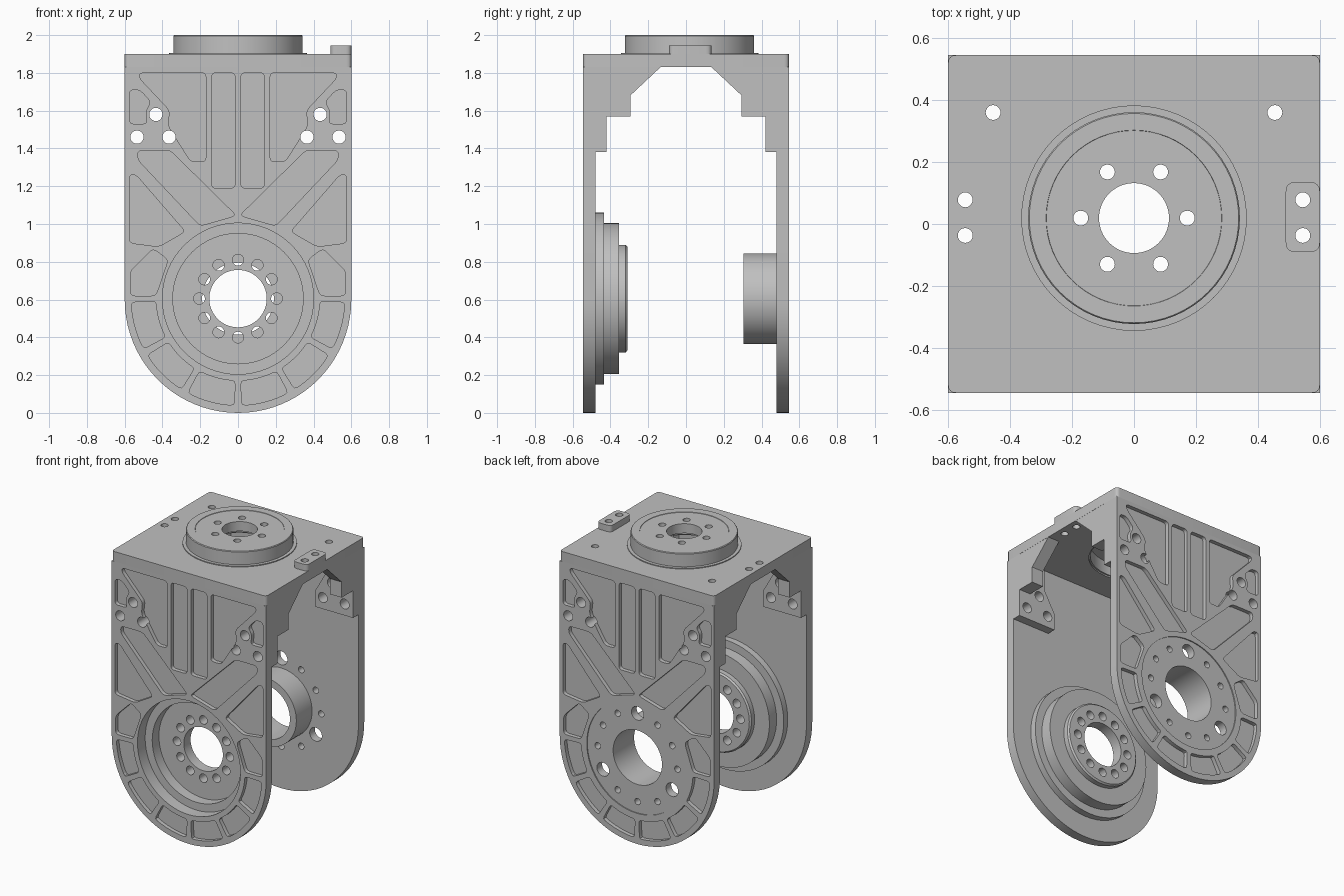
import bpy, bmesh
from math import sin, cos, pi, radians
from mathutils import Vector

if "Cube" in bpy.data.objects:
    bpy.data.objects.remove(bpy.data.objects["Cube"])

metal = bpy.data.materials.new("machined_grey")
metal.use_nodes = True
GREY = (0.53, 0.53, 0.53, 1)
metal.diffuse_color = GREY
metal.node_tree.nodes["Principled BSDF"].inputs["Base Color"].default_value = GREY
HUB_Z, HUB_Y = 0.605, 0.019


def circle(u, v, r, n=32):
    return [(u + r * cos(2 * pi * i / n), v + r * sin(2 * pi * i / n)) for i in range(n)]


def rect(u0, v0, u1, v1):
    return [(u0, v0), (u1, v0), (u1, v1), (u0, v1)]


def ring(u, v, radius, r, count, skip=()):
    return [circle(u + radius * cos(2 * pi * i / count), v + radius * sin(2 * pi * i / count), r, 20)
            for i in range(count) if i not in skip]


def rounded(points, r=0.025, n=4):
    """Round the corners of a 2D outline with short curves."""
    out = []
    for i, p in enumerate(points):
        p, a, b = Vector(p), Vector(points[i - 1]), Vector(points[(i + 1) % len(points)])
        s = p + (a - p).normalized() * min(r, (a - p).length * 0.45)
        e = p + (b - p).normalized() * min(r, (b - p).length * 0.45)
        for k in range(n + 1):
            t = k / n
            out.append(tuple(s * (1 - t) ** 2 + p * 2 * t * (1 - t) + e * t * t))
    return out


def both(outlines):
    return outlines + [[(-u, v) for u, v in o] for o in outlines]


def place(axis, u, v, d):
    return {"x": (d, u, v), "y": (u, d, v), "z": (u, v, d)}[axis]


def finish(name, bm):
    mesh = bpy.data.meshes.new(name)
    bm.to_mesh(mesh)
    bm.free()
    mesh.materials.append(metal)
    obj = bpy.data.objects.new(name, mesh)
    bpy.context.collection.objects.link(obj)
    return obj


def prisms(name, axis, items):
    """Extrude each (outline, start, end) along the axis into one object, faces outward."""
    bm = bmesh.new()
    for outline, d0, d1 in items:
        d0, d1 = min(d0, d1), max(d0, d1)
        area = sum(p[0] * q[1] - q[0] * p[1] for p, q in zip(outline, outline[1:] + outline[:1]))
        if (area < 0) != (axis == "y"):
            outline = outline[::-1]
        a, b = ([bm.verts.new(place(axis, u, v, d)) for u, v in outline] for d in (d0, d1))
        bm.faces.new(a[::-1])
        bm.faces.new(b)
        for i in range(len(a)):
            bm.faces.new((a[i - 1], a[i], b[i], b[i - 1]))
    bm.normal_update()
    return finish(name, bm)


def lathe(name, axis, u, v, profile, n=64):
    """Revolve a closed (radius, depth) profile about the axis through (u, v)."""
    bm = bmesh.new()
    loops = [[bm.verts.new(place(axis, u + r * cos(2 * pi * i / n), v + r * sin(2 * pi * i / n), d))
              for r, d in profile] for i in range(n)]
    for i in range(n):
        p, q = loops[i - 1], loops[i]
        for j in range(len(profile)):
            bm.faces.new((p[j - 1], p[j], q[j], q[j - 1]))
    bm.normal_update()
    bmesh.ops.recalc_face_normals(bm, faces=bm.faces)
    return finish(name, bm)


def cut(obj, axis, items):
    """Subtract prisms from an object."""
    tool = prisms("cutter", axis, items)
    tool.hide_render = True
    mod = obj.modifiers.new("cut", "BOOLEAN")
    mod.operation, mod.solver, mod.object = "DIFFERENCE", "EXACT", tool
    bpy.context.view_layer.update()
    result = bpy.data.meshes.new_from_object(obj.evaluated_get(bpy.context.evaluated_depsgraph_get()))
    obj.modifiers.clear()
    obj.data = result
    bpy.data.objects.remove(tool)


def smooth(obj):
    bpy.ops.object.select_all(action="DESELECT")
    obj.select_set(True)
    bpy.context.view_layer.objects.active = obj
    bpy.ops.object.shade_smooth_by_angle(angle=radians(30))


# Lightening pockets shared by both cheek plates
def sector(a0, a1, r0=0.435, r1=0.565, n=6):
    angles = [radians(a0 + (a1 - a0) * i / n) for i in range(n + 1)]
    return ([(r1 * cos(a), HUB_Z + r1 * sin(a)) for a in angles]
            + [(r0 * cos(a), HUB_Z + r0 * sin(a)) for a in reversed(angles)])


pockets = both([rounded(p) for p in (
    [(0.015, 1.19), (0.14, 1.19), (0.14, 1.8), (0.015, 1.8)],
    [(0.17, 1.33), (0.25, 1.33), (0.37, 1.52), (0.36, 1.6), (0.52, 1.77), (0.52, 1.8), (0.17, 1.8)],
    [(0.575, 1.71), (0.52, 1.71), (0.46, 1.645), (0.49, 1.6), (0.48, 1.53), (0.575, 1.53)],
    [(0.575, 1.26), (0.54, 1.26), (0.28, 0.96), (0.42, 0.88), (0.575, 0.9)],
    [(0.53, 1.39), (0.36, 1.39), (0.01, 1.045), (0.2, 0.99), (0.53, 1.34)],
    [(0.57, 0.62), (0.435, 0.62), (0.37, 0.81), (0.45, 0.87), (0.57, 0.75)],
)] + [rounded(sector(a, a + 26), 0.02, 2) for a in (-28, -58, -88)])

bolt_holes = both([circle(u, v, 0.035, 20) for u, v in ((0.435, 1.58), (0.365, 1.46), (0.535, 1.46))])
cheek = ([(0.6, 1.83), (-0.6, 1.83)]
         + [(0.6 * cos(a), 0.6 + 0.6 * sin(a)) for a in (pi + pi * i / 40 for i in range(41))])

# Front cheek with its stepped bearing cup
front = prisms("front_cheek", "y", [(cheek, -0.545, -0.48)])
cut(front, "y", [(p, -0.6, -0.517) for p in pockets])
cut(front, "y", [(h, -0.6, -0.4) for h in bolt_holes + [circle(0, HUB_Z, 0.4, 64)]])
cup = lathe("bearing_cup", "y", 0, HUB_Z, [
    (0.40, -0.46), (0.345, -0.46), (0.345, -0.385), (0.152, -0.385), (0.152, -0.31), (0.275, -0.31),
    (0.285, -0.32), (0.285, -0.355), (0.40, -0.355), (0.40, -0.435), (0.455, -0.435), (0.455, -0.482),
    (0.40, -0.482)])
cut(cup, "y", [(h, -0.5, -0.2) for h in ring(0, HUB_Z, 0.205, 0.03, 12)])

# Back cheek with its round collar
back = prisms("back_cheek", "y", [(cheek, 0.48, 0.545)])
big = (3, 7, 11)
small = [i for i in range(12) if i not in big]
holes = ring(0, HUB_Z, 0.31, 0.022, 12, big) + ring(0, HUB_Z, 0.31, 0.048, 12, small)
cut(back, "y", [(p, 0.517, 0.6) for p in pockets])
cut(back, "y", [(circle(0, HUB_Z, 0.39, 64), 0.538, 0.6)])
cut(back, "y", [(h, 0.4, 0.6) for h in bolt_holes + holes + [circle(0, HUB_Z, 0.19, 64)]])
collar = lathe("back_collar", "y", 0, HUB_Z, [(0.19, 0.305), (0.24, 0.305), (0.24, 0.485), (0.19, 0.485)])

# Top slab with bolt holes
slab_holes = both([circle(u, v, 0.024, 20) for u, v in ((0.455, 0.36), (0.545, 0.078), (0.545, -0.037))])
slab = prisms("top_slab", "z", [(rounded(rect(-0.6, -0.545, 0.6, 0.545)), 1.83, 1.9)])
cut(slab, "z", [(h, 1.7, 2) for h in slab_holes + [circle(0, HUB_Y, 0.3, 64)]])

# Round output hub on the slab
hub = lathe("top_hub", "z", 0, HUB_Y, [
    (0.364, 1.9), (0.364, 1.906), (0.342, 1.906), (0.342, 1.995), (0.338, 2.0), (0.284, 2.0),
    (0.283, 1.997), (0.113, 1.997), (0.113, 1.93), (0.29, 1.93), (0.29, 1.84), (0.301, 1.84), (0.301, 1.9)])
cut(hub, "z", [(h, 1.8, 2.1) for h in ring(0, HUB_Y, 0.172, 0.024, 6)])

# Small two-hole pad at the slab edge
pad = prisms("edge_pad", "z", [(rounded(rect(0.49, -0.09, 0.6, 0.135), 0.03), 1.9, 1.945)])
cut(pad, "z", [(circle(0.545, v, 0.024, 20), 1.8, 2) for v in (0.078, -0.037)])

# Corner brackets: a side gusset and a bolted tab at each corner
gusset = [(0.135, 1.83), (0.295, 1.68), (0.295, 1.57), (0.42, 1.57), (0.48, 1.57), (0.48, 1.83)]
tab = [(0.6, 1.38), (0.31, 1.38), (0.31, 1.5), (0.39, 1.64), (0.39, 1.83), (0.6, 1.83)]
parts = [front, cup, back, collar, slab, hub, pad]
for sx, side in ((1, "left"), (-1, "right")):
    for sy, end in ((1, "back"), (-1, "front")):
        parts.append(prisms(f"{end}_{side}_gusset", "x",
                            [([(sy * u, v) for u, v in gusset], sx * 0.51, sx * 0.599)]))
        plate = prisms(f"{end}_{side}_tab", "y",
                       [([(sx * u, v) for u, v in tab], sy * 0.42, sy * 0.48)])
        cut(plate, "y", [(h, sy * 0.3, sy * 0.6) for h in bolt_holes])
        parts.append(plate)

for part in parts:
    smooth(part)
